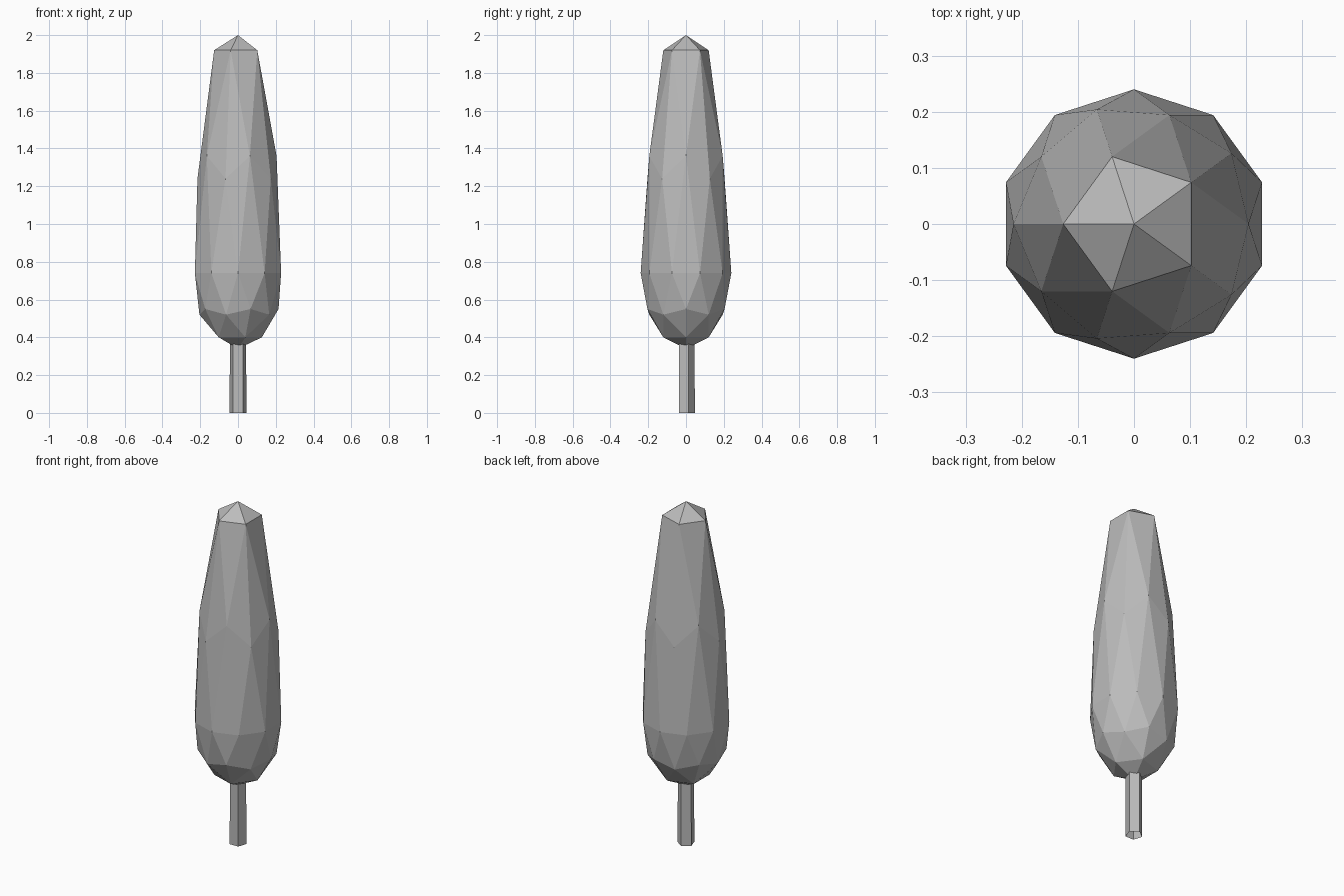
import bpy
import bmesh
from math import radians
from mathutils import Matrix

default_cube = bpy.data.objects.get("Cube")
if default_cube:
    bpy.data.objects.remove(default_cube, do_unlink=True)

# One plain grey for the whole tree
grey = bpy.data.materials.new("plain_grey")
grey.use_nodes = True
colour = (0.5, 0.5, 0.5, 1)
grey.diffuse_color = colour
grey.node_tree.nodes["Principled BSDF"].inputs["Base Color"].default_value = colour


def add_object(name, bm):
    mesh = bpy.data.meshes.new(name)
    bm.to_mesh(mesh)
    bm.free()
    mesh.materials.append(grey)
    obj = bpy.data.objects.new(name, mesh)
    bpy.context.collection.objects.link(obj)
    return obj


# Foliage: a faceted ball stretched upwards, ring by ring
# (unit ball height, final height)
STRETCH = [(-1, 0.34), (-0.851, 0.40), (-0.526, 0.52), (-0.447, 0.55), (0, 0.74),
           (0.447, 1.24), (0.526, 1.36), (0.851, 1.92), (1, 2.0)]


def stretched(z):
    return min(STRETCH, key=lambda ring: abs(ring[0] - z))[1]


foliage = bmesh.new()
bmesh.ops.create_icosphere(foliage, subdivisions=2, radius=1,
                           matrix=Matrix.Rotation(radians(36), 4, "Z"))
for v in foliage.verts:
    v.co = (v.co.x * 0.24, v.co.y * 0.24, stretched(v.co.z))
add_object("foliage", foliage)

# Trunk: open five-sided tube with one corner towards the back
trunk = bmesh.new()
height = 0.38
bmesh.ops.create_cone(trunk, cap_ends=False, segments=5, radius1=0.047,
                      radius2=0.045, depth=height,
                      matrix=Matrix.Translation((0, 0, height / 2)))
# Turn the corner to +y whatever the starting angle
corner = max(trunk.verts, key=lambda v: v.co.y).co.xy
turn = corner.angle_signed((0, 1))
bmesh.ops.rotate(trunk, verts=trunk.verts, cent=(0, 0, 0),
                 matrix=Matrix.Rotation(-turn, 3, "Z"))
add_object("trunk", trunk)
